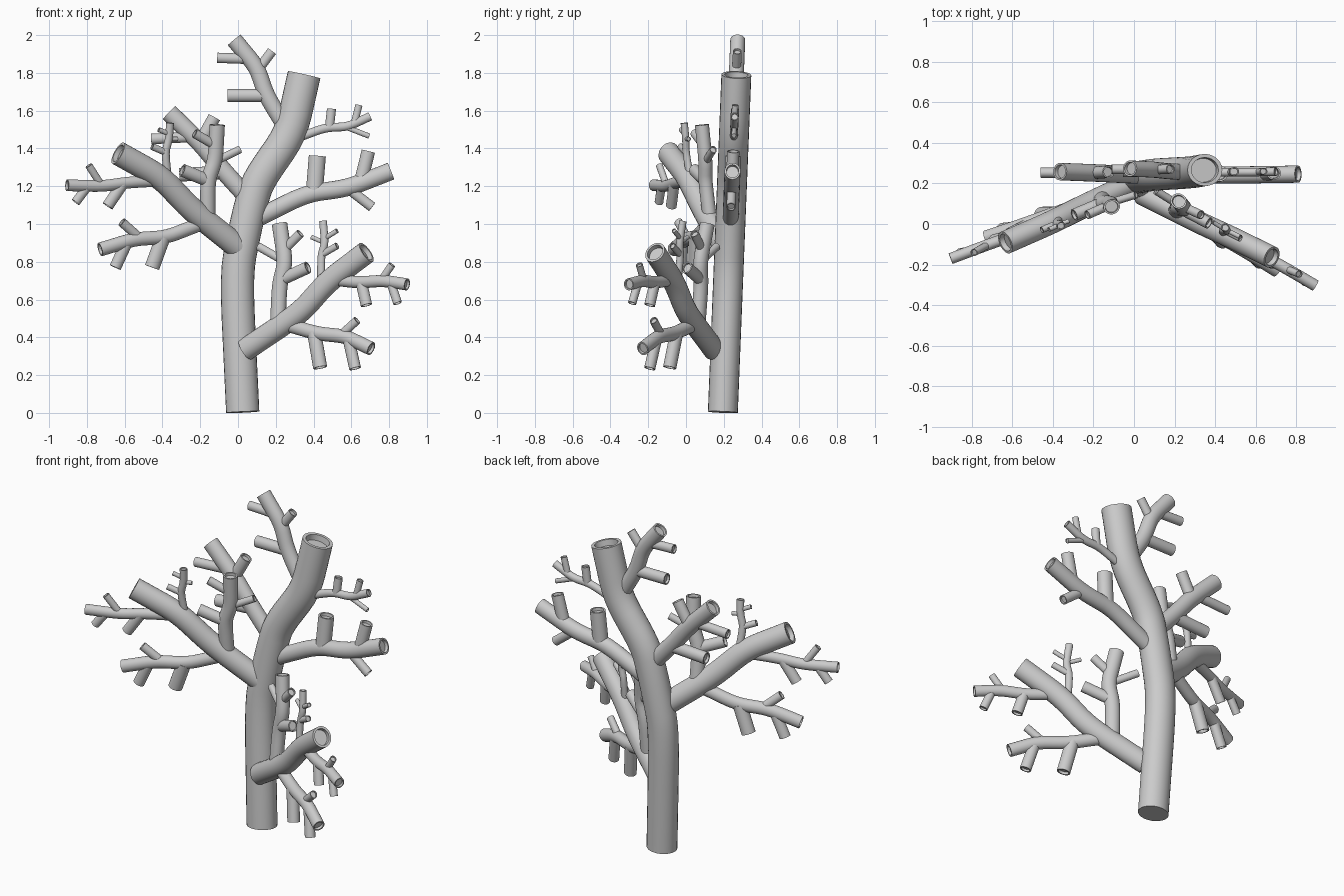
import bpy, bmesh, math
from mathutils import Vector

SIDES = 24
FLATTEN = 0.9
parts = []

if "Cube" in bpy.data.objects:
    bpy.data.objects.remove(bpy.data.objects["Cube"], do_unlink=True)


def rounded(points, cut=0.33, steps=4):
    """Replace every inner corner of a path with a short curve."""
    path = [points[0]]
    for before, corner, after in zip(points, points[1:], points[2:]):
        start, end = corner.lerp(before, cut), corner.lerp(after, cut)
        for i in range(steps + 1):
            t = i / steps
            path.append(start.lerp(corner, t).lerp(corner.lerp(end, t), t))
    return path + [points[-1]]


def tube(name, plane, radius, points):
    """Round limb lying in a leaning plane, with a hollow cut end."""
    offset, slope_x, slope_z = plane
    normal = Vector((slope_x, -1, slope_z)).normalized()
    path = rounded([Vector((x, offset + slope_x * x + slope_z * z, z))
                    for x, z in points])
    bm = bmesh.new()

    def ring(center, direction, r):
        side = normal.cross(direction)
        verts = []
        for i in range(SIDES):
            a = math.tau * i / SIDES
            verts.append(bm.verts.new(center + side * (r * math.cos(a))
                                      + normal * (r * FLATTEN * math.sin(a))))
        return verts

    rings = []
    for i, p in enumerate(path):
        ahead = path[min(i + 1, len(path) - 1)]
        behind = path[max(i - 1, 0)]
        direction = (ahead - behind).normalized()
        rings.append(ring(p, direction, radius))

    # Rim and recessed floor at the cut end
    rings.append(ring(path[-1], direction, radius * 0.78))
    rings.append(ring(path[-1] - direction * radius * 0.4, direction, radius * 0.74))
    for low, high in zip(rings, rings[1:]):
        for i in range(SIDES):
            j = (i + 1) % SIDES
            bm.faces.new((low[i], low[j], high[j], high[i]))
    bm.faces.new(rings[0])
    bm.faces.new(rings[-1])
    bmesh.ops.recalc_face_normals(bm, faces=bm.faces)

    mesh = bpy.data.meshes.new(name)
    bm.to_mesh(mesh)
    bm.free()
    obj = bpy.data.objects.new(name, mesh)
    bpy.context.collection.objects.link(obj)
    parts.append(obj)


def limb(name, plane, radius, points, twigs=()):
    """Limb plus straight twigs given as (place along limb, tip x, tip z, radius)."""
    tube(name, plane, radius, points)
    for number, (place, x, z, r) in enumerate(twigs):
        i = min(int(place), len(points) - 2)
        start = Vector(points[i]).lerp(Vector(points[i + 1]), place - i)
        tube(f"{name}_twig_{number}", plane, r, [tuple(start), (x, z)])


# Trunk and the boughs that share its plane
middle = (0.195, 0, 0.04)
limb("trunk", middle, 0.088,
     [(.025, .004), (-.01, .74), (.05, 1.03), (.1, 1.22), (.28, 1.48), (.35, 1.79)])
limb("trunk_left_bough", middle, 0.047,
     [(.08, 1.02), (.36, 1.16), (.58, 1.19), (.81, 1.28)],
     [(1.2, .42, 1.36, .045), (2.3, .69, 1.385, .036), (2, .71, 1.09, .027)])
limb("trunk_left_sprig", middle, 0.023,
     [(.3, 1.45), (.46, 1.51), (.58, 1.515), (.7, 1.57)],
     [(1.2, .495, 1.61, .024), (2.3, .64, 1.63, .019), (1.9, .695, 1.465, .014)])
limb("trunk_top_bough", middle, 0.044,
     [(.26, 1.5), (.15, 1.68), (.1, 1.83), (-.02, 1.975)],
     [(2.3, -.11, 1.88, .027), (1.9, .18, 1.915, .026), (1, -.055, 1.68, .034)])
limb("trunk_right_bough", middle, 0.048,
     [(.06, 1.13), (-.085, 1.29), (-.2, 1.43), (-.365, 1.59)],
     [(2, -.125, 1.565, .034), (2.2, -.46, 1.45, .028), (.9, -.31, 1.26, .036)])

# Boughs on the model's right
right = (0.311, 0.37, -0.122)
limb("right_bough", right, 0.064,
     [(.01, .87), (-.24, 1.07), (-.41, 1.25), (-.635, 1.375)])
limb("right_outer_branch", right, 0.031,
     [(-.4, 1.23), (-.58, 1.22), (-.72, 1.2), (-.905, 1.205)],
     [(2, -.79, 1.31, .02), (2.4, -.86, 1.115, .025), (1.2, -.69, 1.095, .031)])
limb("right_lower_branch", right, 0.037,
     [(-.2, 1.0), (-.38, .93), (-.55, .92), (-.73, .865)],
     [(1.8, -.615, 1.01, .025), (2.2, -.65, .77, .032), (1.1, -.455, .77, .04)])
limb("right_upright_branch", right, 0.041,
     [(-.16, 1.0), (-.16, 1.23), (-.12, 1.34), (-.11, 1.525)],
     [(1.9, .01, 1.395, .021), (2.4, -.23, 1.48, .025), (1, -.295, 1.285, .034)])
limb("right_upright_sprig", right, 0.021,
     [(-.37, 1.23), (-.385, 1.38), (-.365, 1.45), (-.36, 1.535)],
     [(2, -.32, 1.45, .012), (2.3, -.42, 1.5, .013), (1, -.455, 1.41, .018)])

# Boughs on the model's left
left = (0.137, -0.569, 0.101)
limb("left_bough", left, 0.061,
     [(.04, .335), (.33, .53), (.475, .695), (.68, .85)])
limb("left_outer_branch", left, 0.032,
     [(.47, .71), (.64, .69), (.77, .7), (.895, .68)],
     [(1.9, .815, .785, .02), (2.3, .845, .58, .024), (1.1, .68, .57, .031)])
limb("left_lower_branch", left, 0.037,
     [(.25, .47), (.42, .42), (.57, .405), (.705, .34)],
     [(1.8, .63, .49, .023), (2.1, .62, .235, .032), (.9, .435, .24, .038)])
limb("left_upright_branch", left, 0.042,
     [(.21, .46), (.22, .68), (.25, .8), (.22, 1.0)],
     [(2.3, .33, .95, .025), (1.2, .37, .77, .033), (2, .11, .88, .022)])
limb("left_upright_sprig", left, 0.021,
     [(.44, .67), (.44, .83), (.46, .9), (.45, 1.015)],
     [(2.2, .525, .965, .013), (1.1, .525, .885, .018), (2, .39, .93, .012)])

# Smooth bark with crisp cut rims
bpy.ops.object.select_all(action="DESELECT")
for obj in parts:
    obj.select_set(True)
bpy.context.view_layer.objects.active = parts[0]
bpy.ops.object.shade_smooth_by_angle(angle=math.radians(40))
